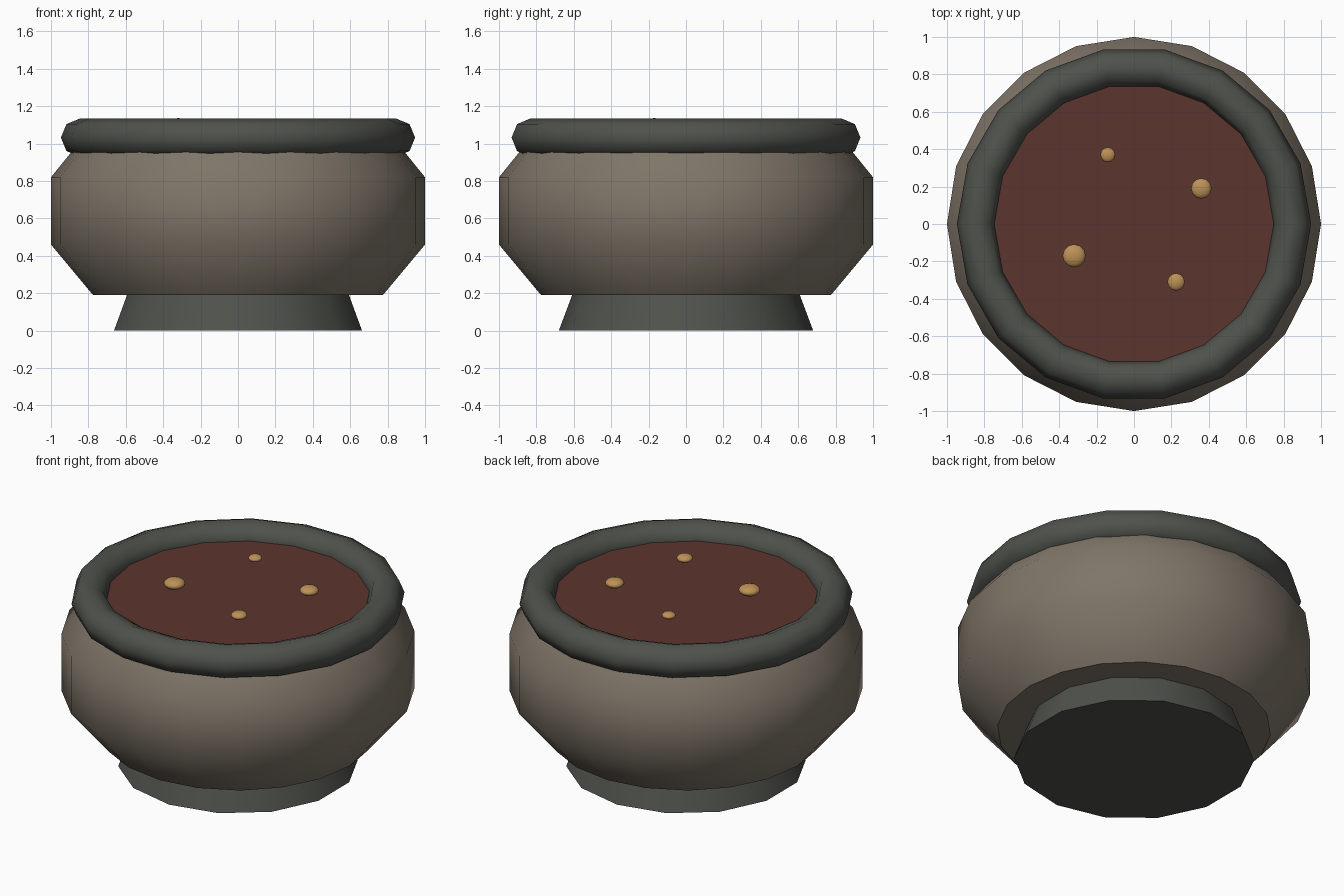
import bpy, math

if "Cube" in bpy.data.objects:
    bpy.data.objects.remove(bpy.data.objects["Cube"])


def material(name, rgb):
    lin = [c / 12.92 if c <= 0.04045 else ((c + 0.055) / 1.055) ** 2.4 for c in rgb]
    m = bpy.data.materials.new(name)
    m.diffuse_color = (*lin, 1)
    m.use_nodes = True
    m.node_tree.nodes["Principled BSDF"].inputs["Base Color"].default_value = m.diffuse_color
    return m


clay = material("clay", (0.50, 0.46, 0.41))
iron = material("dark_iron", (0.31, 0.32, 0.295))
stew = material("red_stew", (0.36, 0.205, 0.18))
gold = material("golden_bubble", (0.74, 0.57, 0.34))


def finish(name, mat, angle=50):
    ob = bpy.context.object
    ob.name = name
    ob.data.materials.append(mat)
    bpy.ops.object.shade_smooth_by_angle(angle=math.radians(angle))
    return ob


def lathe(name, profile, sides, mat):
    """Spin (radius, height) points round z and cap both ends."""
    verts, faces = [], []
    for r, z in profile:
        for i in range(sides):
            a = 2 * math.pi * i / sides + math.pi / 2
            verts.append((r * math.cos(a), r * math.sin(a), z))
    for k in range(len(profile) - 1):
        for i in range(sides):
            j = (i + 1) % sides
            faces.append((k * sides + i, k * sides + j, (k + 1) * sides + j, (k + 1) * sides + i))
    faces.append(tuple(reversed(range(sides))))
    faces.append(tuple(range((len(profile) - 1) * sides, len(profile) * sides)))
    me = bpy.data.meshes.new(name)
    me.from_pydata(verts, [], faces)
    ob = bpy.data.objects.new(name, me)
    bpy.context.collection.objects.link(ob)
    bpy.ops.object.select_all(action='DESELECT')
    ob.select_set(True)
    bpy.context.view_layer.objects.active = ob
    return finish(name, mat)


# Flared foot and rounded pot
lathe("foot", [(0.68, 0), (0.605, 0.20)], 14, iron)
lathe("pot_body", [(0.775, 0.19), (1.0, 0.46), (1.0, 0.82), (0.85, 1.005)], 20, clay)

# Thick rolled rim
bpy.ops.mesh.primitive_torus_add(major_segments=18, minor_segments=8,
                                 major_radius=0.845, minor_radius=0.102, location=(0, 0, 1.032))
finish("rim", iron, 60)

# Liquid surface, tucked into the rim
bpy.ops.mesh.primitive_cylinder_add(vertices=18, radius=0.77, depth=0.04,
                                    location=(0, 0, 1.022), rotation=(0, 0, math.pi / 2))
finish("liquid", stew)

# Flattened bubbles
for n, (x, y, r) in enumerate([(-0.32, -0.17, 0.062), (0.36, 0.19, 0.055),
                               (0.225, -0.31, 0.047), (-0.14, 0.37, 0.04)], 1):
    bpy.ops.mesh.primitive_uv_sphere_add(segments=12, ring_count=8, radius=r, location=(x, y, 1.105))
    bpy.context.object.scale.z = 0.5
    finish(f"bubble_{n}", gold, 60)
